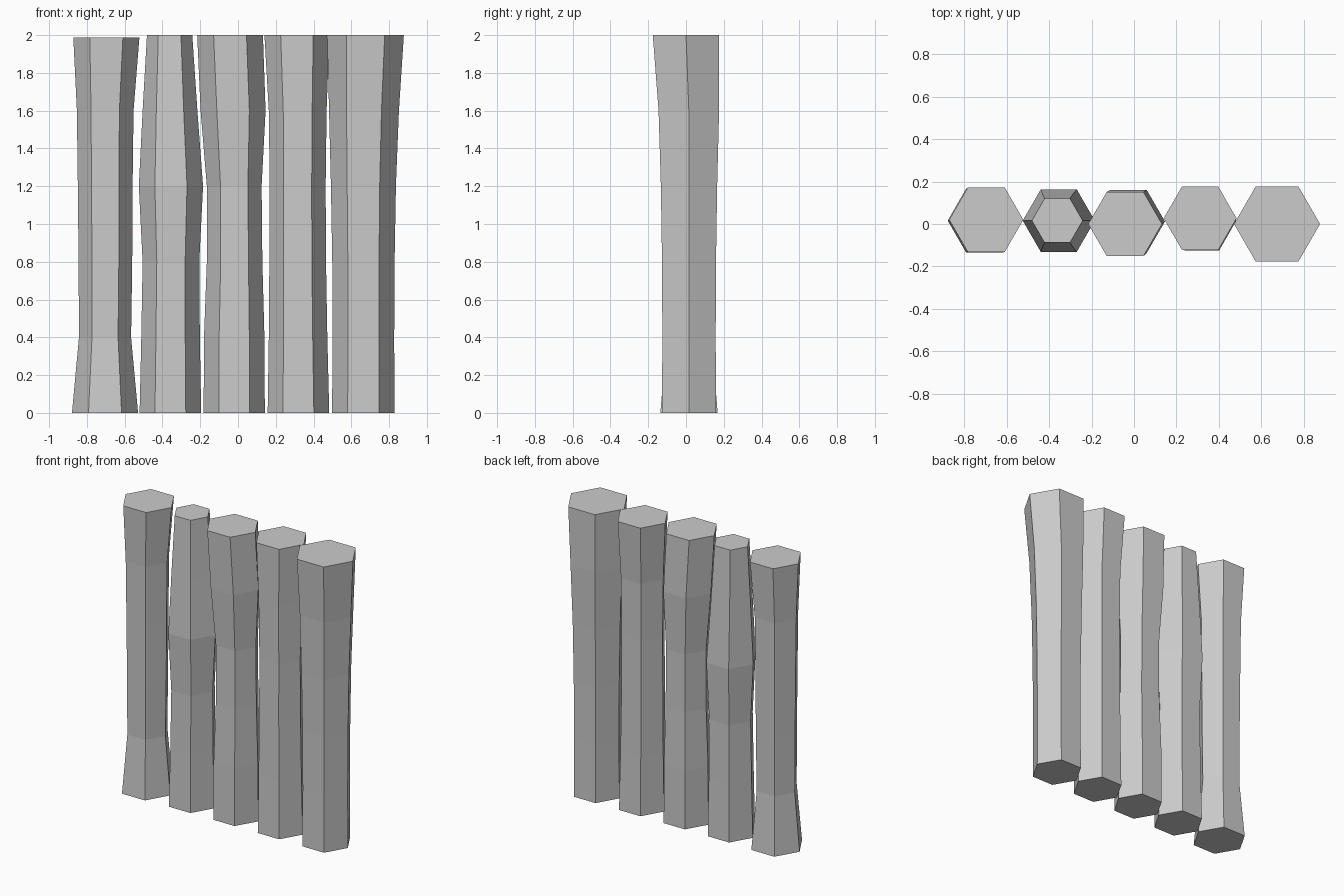
import bpy, bmesh
from math import cos, sin, pi

HEIGHTS = [0, 0.4, 0.8, 1.2, 1.6, 2.0]


def hex_column(name, radii, xs, ys, top=2.0):
    """Loft six hexagonal rings into one closed irregular column."""
    bm = bmesh.new()
    rings = []
    for z, r, x, y in zip(HEIGHTS[:-1] + [top], radii, xs, ys):
        rings.append([bm.verts.new((x + r * cos(i * pi / 3), y + r * sin(i * pi / 3), z))
                      for i in range(6)])
    for low, high in zip(rings, rings[1:]):
        for i in range(6):
            j = (i + 1) % 6
            bm.faces.new((low[i], low[j], high[j], high[i]))
    bm.faces.new(rings[0][::-1])
    bm.faces.new(rings[-1])
    mesh = bpy.data.meshes.new(name)
    bm.to_mesh(mesh)
    bm.free()
    bpy.context.collection.objects.link(bpy.data.objects.new(name, mesh))


Y = 0.016
# Far left column: flared foot and head
hex_column("column_1", [0.175, 0.138, 0.142, 0.145, 0.15, 0.175],
           [-0.704, -0.704, -0.702, -0.703, -0.703, -0.697], [Y] * 5 + [0.02], 1.988)
# Second column: bulged middle, narrow head
hex_column("column_2", [0.163, 0.155, 0.15, 0.17, 0.145, 0.12],
           [-0.358, -0.357, -0.355, -0.355, -0.36, -0.362], [Y] * 6)
# Centre column: thick upper part leaning left
hex_column("column_3", [0.162, 0.16, 0.147, 0.145, 0.172, 0.174],
           [-0.02, -0.02, -0.018, -0.02, -0.026, -0.042], [Y, Y, Y, Y, 0.012, 0])
# Fourth column: slightly waisted
hex_column("column_4", [0.163, 0.155, 0.15, 0.148, 0.153, 0.172],
           [0.32, 0.318, 0.316, 0.316, 0.316, 0.312], [Y] * 5 + [0.027])
# Far right column: widens to the top
hex_column("column_5", [0.165, 0.163, 0.165, 0.172, 0.185, 0.203],
           [0.663, 0.664, 0.664, 0.664, 0.667, 0.675], [Y, Y, Y, Y, 0.015, 0])
